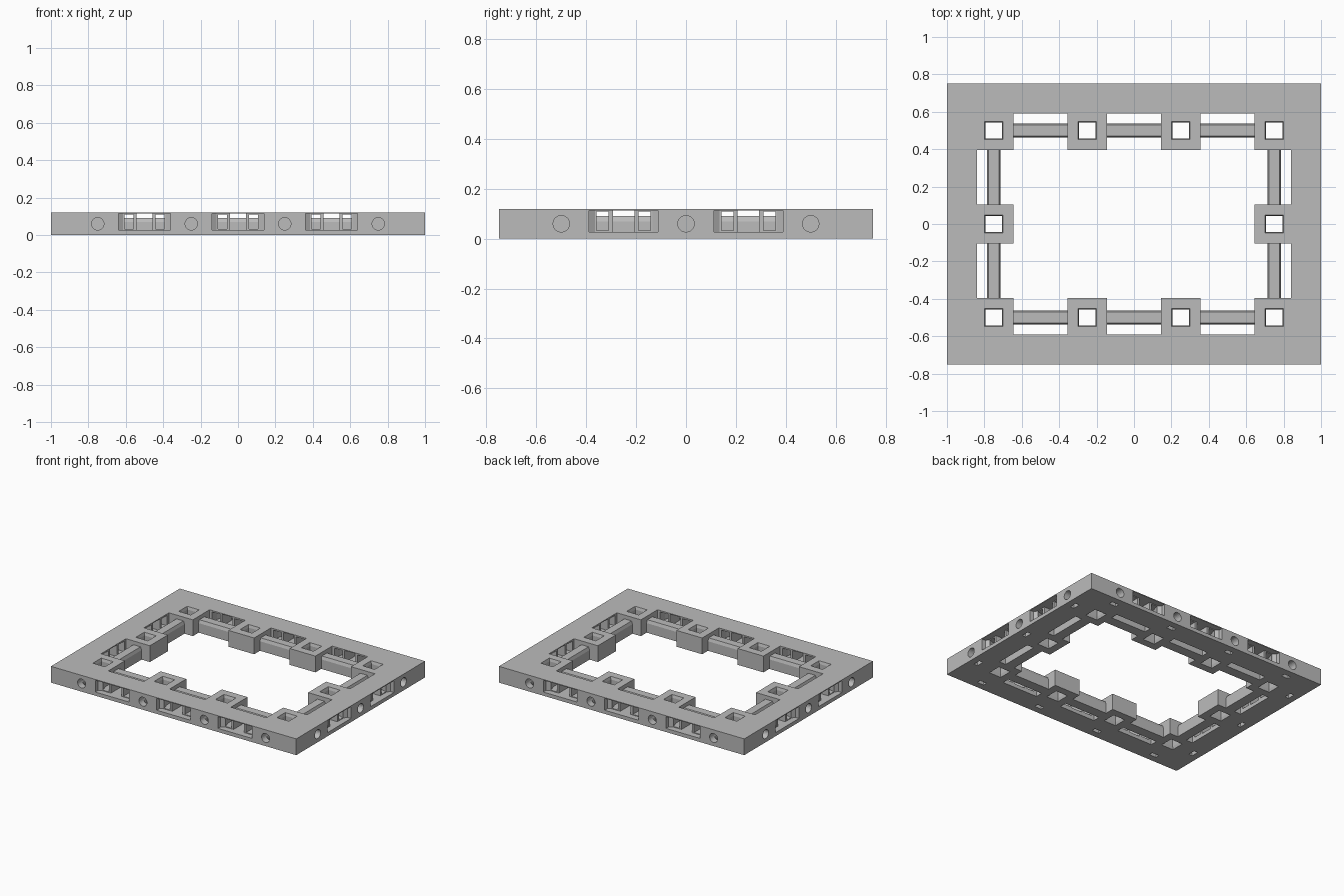
import bpy
import bmesh
import math
from mathutils import Matrix, Vector

cube = bpy.data.objects.get("Cube")
if cube:
    bpy.data.objects.remove(cube, do_unlink=True)

HX, HY, H = 1.0, 0.75, 0.12      # half length, half width, height
POST_X, POST_Y = 0.75, 0.5       # post centre lines
BLOCK, GAP = 0.105, 0.145        # half block, half gap between blocks
RIM = 0.16                       # width of the outer rim

grey = bpy.data.materials.new("plain_grey")
grey.use_nodes = True
grey.diffuse_color = (0.5, 0.5, 0.5, 1)
grey.node_tree.nodes["Principled BSDF"].inputs["Base Color"].default_value = (0.5, 0.5, 0.5, 1)


def make_object(name, bm):
    bmesh.ops.recalc_face_normals(bm, faces=bm.faces)
    mesh = bpy.data.meshes.new(name)
    bm.to_mesh(mesh)
    bm.free()
    mesh.materials.append(grey)
    obj = bpy.data.objects.new(name, mesh)
    bpy.context.collection.objects.link(obj)
    return obj


def add_box(bm, lo, hi, frame=Matrix()):
    lo, hi = Vector(lo), Vector(hi)
    mat = frame @ Matrix.Translation((lo + hi) / 2) @ Matrix.Diagonal((*(hi - lo), 1))
    bmesh.ops.create_cube(bm, size=1, matrix=mat)


def add_prism(bm, profile, depth, frame):
    """Extrude a profile given in the frame's x and y along its z."""
    face = bm.faces.new([bm.verts.new(frame @ Vector((a, b, 0))) for a, b in profile])
    ext = bmesh.ops.extrude_face_region(bm, geom=[face])
    shift = frame.to_3x3() @ Vector((0, 0, depth))
    moved = [v for v in ext["geom"] if isinstance(v, bmesh.types.BMVert)]
    bmesh.ops.translate(bm, vec=shift, verts=moved)


def side_frames(long_offsets, short_offsets):
    """Frames on the four outer walls: x along the wall, y inward, z up."""
    for turn in range(4):
        dist, offsets = (HY, long_offsets) if turn % 2 == 0 else (HX, short_offsets)
        for c in offsets:
            yield Matrix.Rotation(turn * math.pi / 2, 4, "Z") @ Matrix.Translation((c, -dist, 0))


def cut(target, bm, name):
    cutter = make_object(name, bm)
    cutter.hide_render = True
    mod = target.modifiers.new(name, "BOOLEAN")
    mod.operation, mod.solver, mod.object = "DIFFERENCE", "EXACT", cutter
    mod.use_self = True
    bpy.context.view_layer.objects.active = target
    bpy.ops.object.modifier_apply(modifier=name)
    bpy.data.objects.remove(cutter, do_unlink=True)


BAYS = ((-0.5, 0, 0.5), (-0.25, 0.25))
POSTS = ((-0.75, -0.25, 0.25, 0.75), (-0.5, 0, 0.5))

# Frame slab
bm = bmesh.new()
add_box(bm, (-HX, -HY, 0), (HX, HY, H))
frame = make_object("base_frame", bm)

# Central opening, and the gaps that leave square blocks along the inside
bm = bmesh.new()
ix, iy = POST_X - BLOCK, POST_Y - BLOCK
add_box(bm, (-ix, -iy, -0.1), (ix, iy, 0.3))
for f in side_frames(*BAYS):
    add_box(bm, (-GAP, RIM, -0.12), (GAP, 0.37, 0.32), f)
cut(frame, bm, "gap_cutter")

# Clip ports: a shallow flared mouth, then three openings between two columns
bm = bmesh.new()
for f in side_frames(*BAYS):
    up = f @ Matrix.Translation((0, 0, 0.027))
    mouth = ((-0.138, -0.02), (0.138, -0.02), (0.138, 0.03), (0.115, 0.045),
             (-0.115, 0.045), (-0.138, 0.03))
    add_prism(bm, mouth, 0.087, up)
    up = f @ Matrix.Translation((0, 0, 0.032))
    for s in (-1, 1):
        side = ((s * 0.06, 0.035), (s * 0.105, 0.035), (s * 0.125, 0.1),
                (s * 0.125, 0.2), (s * 0.06, 0.2))
        add_prism(bm, side, 0.077, up)
    add_box(bm, (-0.043, 0.035, 0.027), (0.043, 0.2, 0.114), f)
cut(frame, bm, "port_cutter")

# Round pin holes in the walls
bm = bmesh.new()
for f in side_frames(*POSTS):
    mat = f @ Matrix.Translation((0, 0.04, 0.06)) @ Matrix.Rotation(math.pi / 2, 4, "X")
    bmesh.ops.create_cone(bm, cap_ends=True, segments=24, radius1=0.033,
                          radius2=0.033, depth=0.12, matrix=mat)
cut(frame, bm, "pin_hole_cutter")

# Small slots under the pin holes
bm = bmesh.new()
for f in side_frames(*POSTS):
    add_box(bm, (-0.028, 0.05, -0.05), (0.028, 0.08, 0.06), f)
cut(frame, bm, "under_slot_cutter")

# Square post sockets, flared at both ends
bm = bmesh.new()
centres = [(x, y) for x in POSTS[0] for y in POSTS[1] if abs(x) > 0.5 or y]
for x, y in centres:
    levels = ((-0.01, 0.052), (0.02, 0.043), (0.1, 0.043), (0.13, 0.052))
    rings = [[bm.verts.new((x + a * r, y + b * r, z))
              for a, b in ((-1, -1), (1, -1), (1, 1), (-1, 1))] for z, r in levels]
    bm.faces.new(rings[0])
    bm.faces.new(rings[-1])
    for low, high in zip(rings, rings[1:]):
        for i in range(4):
            j = (i + 1) % 4
            bm.faces.new((low[i], low[j], high[j], high[i]))
cut(frame, bm, "socket_cutter")

# Chamfered rails joining the blocks
bm = bmesh.new()
axes = Matrix(((0, 0, 1, 0), (1, 0, 0, 0), (0, 1, 0, 0), (0, 0, 0, 1)))
rail = ((-0.037, 0), (0.037, 0), (0.037, 0.07), (0.029, 0.092), (-0.029, 0.092), (-0.037, 0.07))
for f in side_frames(*BAYS):
    add_prism(bm, rail, 2 * GAP, f @ Matrix.Translation((-GAP, 0.25, 0)) @ axes)
make_object("inner_rails", bm)
